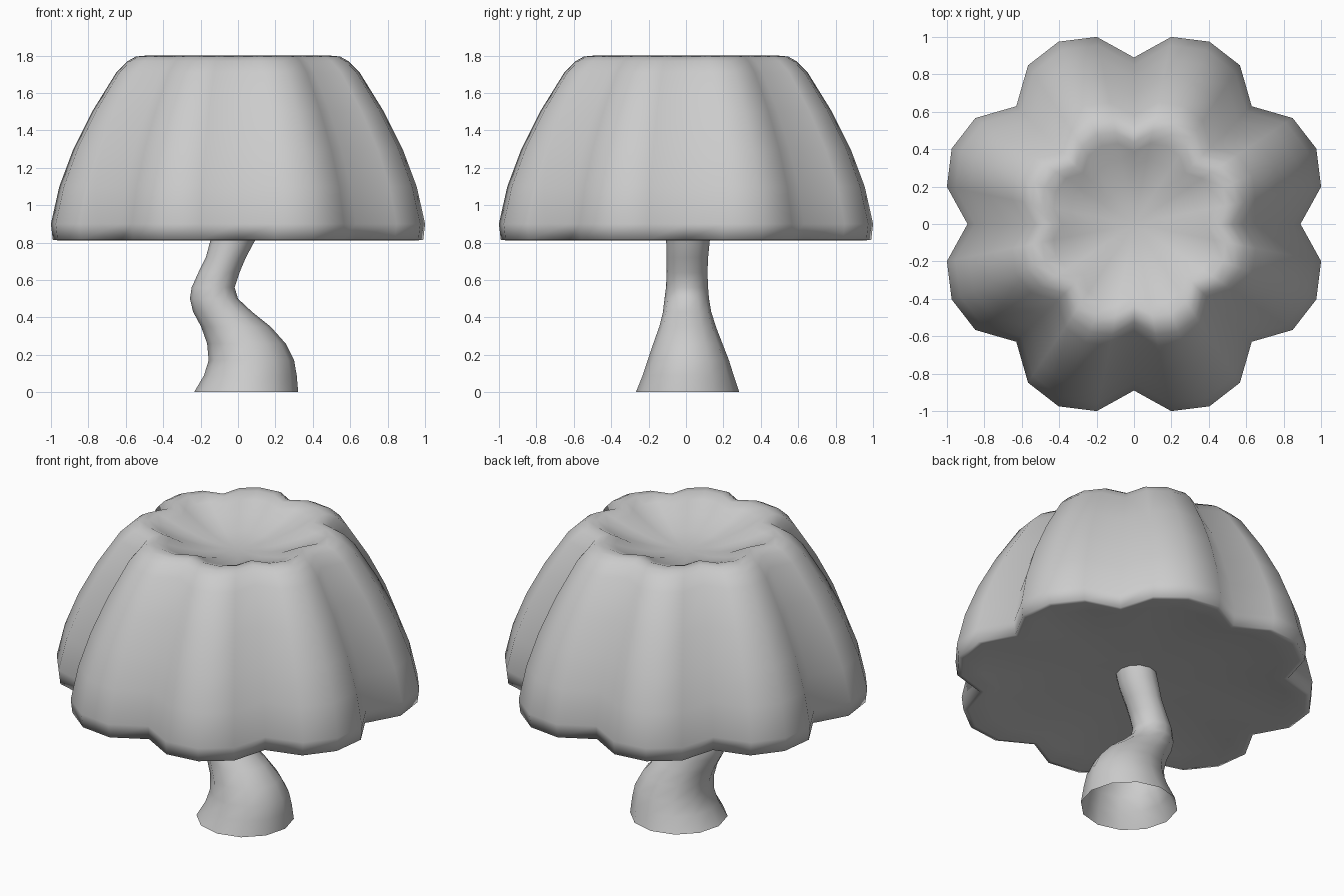
import bpy, bmesh
from math import sin, cos, pi

if "Cube" in bpy.data.objects:
    bpy.data.objects.remove(bpy.data.objects["Cube"])


def loft(name, rings, cap_start=None, cap_end=None):
    """Skin closed rings of points; optional centre points close the ends."""
    bm = bmesh.new()
    loops = [[bm.verts.new(p) for p in ring] for ring in rings]
    n = len(loops[0])
    for a, b in zip(loops, loops[1:]):
        for i in range(n):
            j = (i + 1) % n
            bm.faces.new((a[i], a[j], b[j], b[i]))
    for centre, loop, flip in ((cap_start, loops[0], True), (cap_end, loops[-1], False)):
        if centre:
            c = bm.verts.new(centre)
            for i in range(n):
                a, b = loop[i], loop[(i + 1) % n]
                bm.faces.new((b, a, c) if flip else (a, b, c))
    for f in bm.faces:
        f.smooth = True
    mesh = bpy.data.meshes.new(name)
    bm.to_mesh(mesh)
    bm.free()
    obj = bpy.data.objects.new(name, mesh)
    bpy.context.collection.objects.link(obj)
    return obj


# Eight-lobed mushroom cap: (scale, height, lobe strength)
LOBE = [0.89, 1.02, 1.055, 1.02]
cap_profile = [
    (0.50, 0.865, 0.2), (0.85, 0.83, 0.7), (0.96, 0.812, 1), (0.99, 0.815, 1),
    (1.00, 0.90, 1), (0.955, 1.10, 1), (0.88, 1.30, 1), (0.78, 1.50, 1),
    (0.65, 1.71, 1), (0.59, 1.77, 1), (0.545, 1.795, 1), (0.49, 1.80, 1),
    (0.43, 1.775, 0.9), (0.34, 1.735, 0.7), (0.20, 1.69, 0.4), (0.10, 1.675, 0.2),
]


def lobed_ring(s, z, k):
    pts = []
    for i in range(32):
        r = s * (1 + (LOBE[i % 4] - 1) * k)
        a = 2 * pi * i / 32
        pts.append((r * cos(a), r * sin(a), z))
    return pts


loft("mushroom_cap", [lobed_ring(*p) for p in cap_profile],
     cap_start=(0, 0, 0.88), cap_end=(0, 0, 1.67))

# Bent stem, open at the base: (z, left x, right x, front y, back y)
stem_profile = [
    (0.00, -0.235, 0.322, -0.268, 0.285),
    (0.09, -0.182, 0.314, -0.232, 0.255),
    (0.17, -0.157, 0.300, -0.205, 0.230),
    (0.26, -0.165, 0.255, -0.175, 0.195),
    (0.35, -0.197, 0.175, -0.143, 0.160),
    (0.43, -0.240, 0.075, -0.123, 0.135),
    (0.50, -0.257, 0.000, -0.115, 0.123),
    (0.56, -0.248, -0.018, -0.107, 0.118),
    (0.64, -0.212, 0.008, -0.103, 0.115),
    (0.72, -0.172, 0.042, -0.103, 0.118),
    (0.81, -0.148, 0.090, -0.106, 0.127),
    (0.89, -0.120, 0.110, -0.110, 0.130),
]


def stem_ring(z, x0, x1, y0, y1):
    return [((x0 + x1) / 2 + (x1 - x0) / 2 * cos(2 * pi * i / 12),
             (y0 + y1) / 2 + (y1 - y0) / 2 * sin(2 * pi * i / 12), z)
            for i in range(12)]


loft("stem", [stem_ring(*p) for p in stem_profile])
